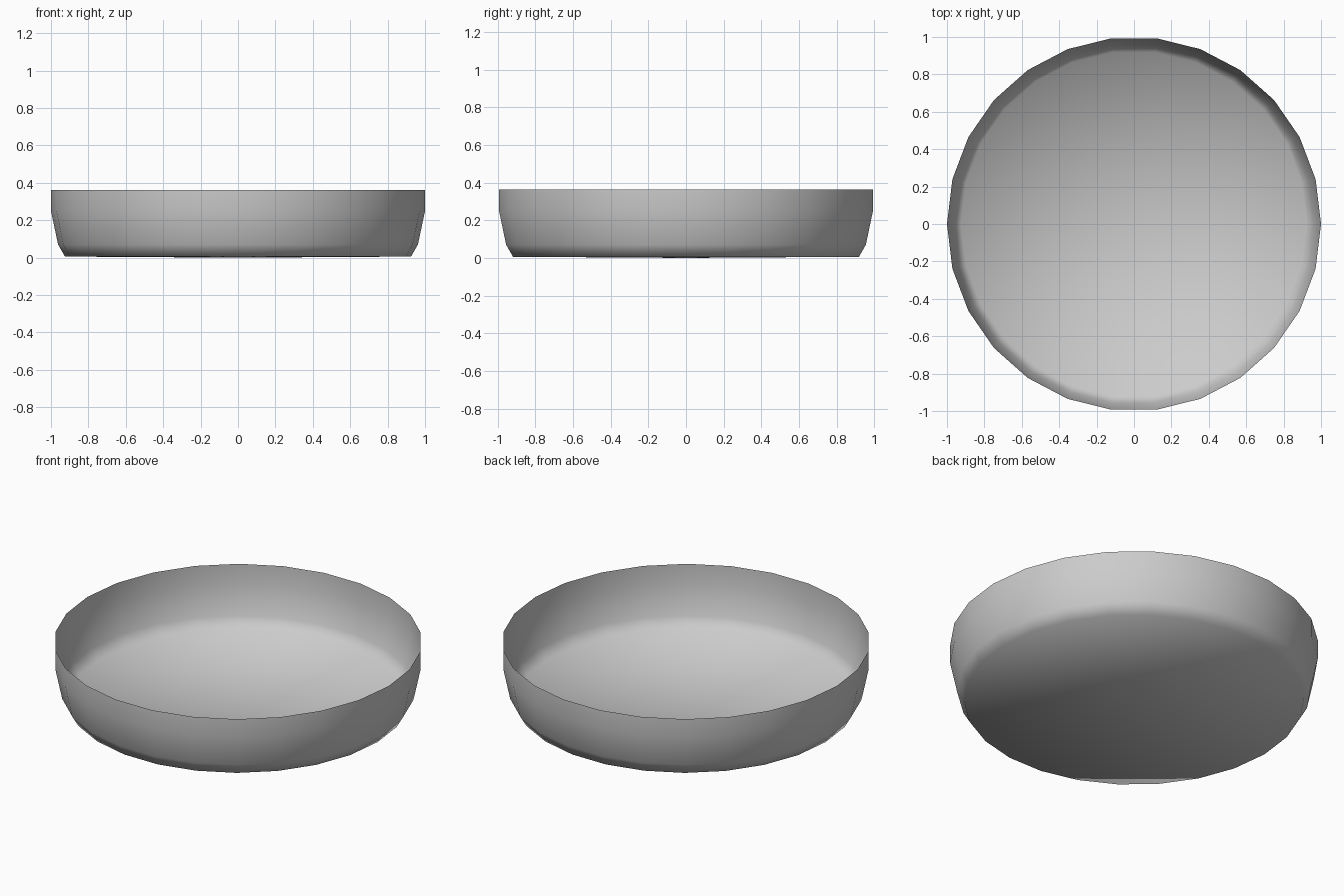
import bpy, bmesh
from math import cos, sin, tau

if "Cube" in bpy.data.objects:
    bpy.data.objects.remove(bpy.data.objects["Cube"])

SIDES = 26
# radius, height from the floor edge up to the rim
PROFILE = [(0.925, 0.006), (0.962, 0.07), (1.0, 0.25), (1.0, 0.363)]

bm = bmesh.new()
rings = [[bm.verts.new((r * cos(tau * i / SIDES), r * sin(tau * i / SIDES), z))
          for i in range(SIDES)] for r, z in PROFILE]

# slightly dished floor
centre = bm.verts.new((0, 0, 0))
for i in range(SIDES):
    bm.faces.new((centre, rings[0][(i + 1) % SIDES], rings[0][i]))

# thin open wall
for low, high in zip(rings, rings[1:]):
    for i in range(SIDES):
        j = (i + 1) % SIDES
        bm.faces.new((low[i], low[j], high[j], high[i]))

for f in bm.faces:
    f.smooth = True
mesh = bpy.data.meshes.new("shallow_dish")
bm.to_mesh(mesh)
bm.free()
dish = bpy.data.objects.new("shallow_dish", mesh)
bpy.context.collection.objects.link(dish)
